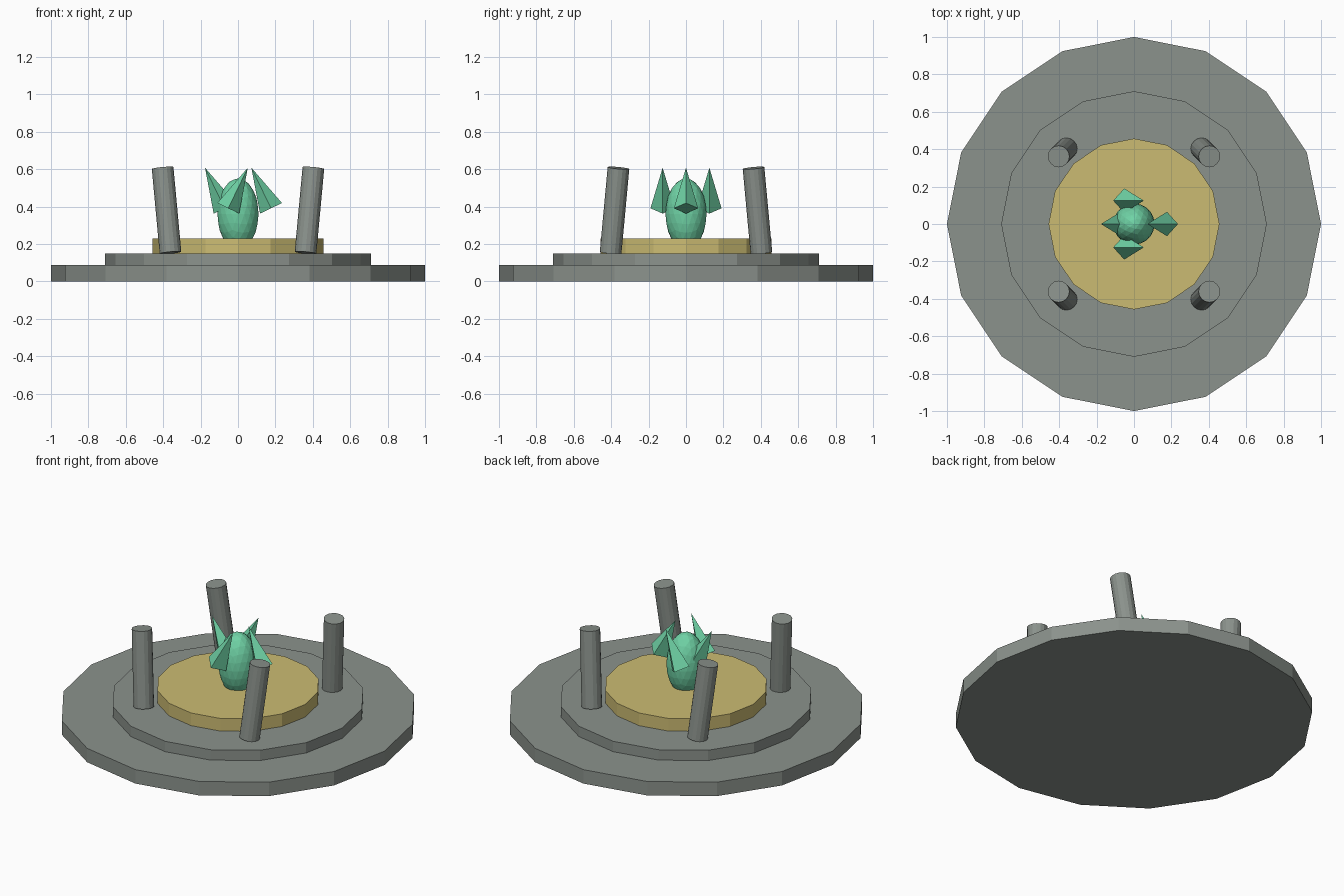
import bpy
from mathutils import Vector

cube = bpy.data.objects.get("Cube")
if cube:
    bpy.data.objects.remove(cube, do_unlink=True)


def material(name, rgb):
    mat = bpy.data.materials.new(name)
    mat.use_nodes = True
    mat.diffuse_color = (*rgb, 1)
    mat.node_tree.nodes["Principled BSDF"].inputs["Base Color"].default_value = (*rgb, 1)
    return mat


STONE = material("grey stone", (0.26, 0.29, 0.265))
GOLD = material("dull gold", (0.60, 0.50, 0.17))
JADE = material("jade green", (0.16, 0.65, 0.38))


def finish(name, mat):
    obj = bpy.context.object
    obj.name = name
    obj.data.materials.append(mat)
    return obj


def disc(name, radius, bottom, top, mat):
    bpy.ops.mesh.primitive_cylinder_add(
        vertices=16, radius=radius, depth=top - bottom, location=(0, 0, (bottom + top) / 2))
    return finish(name, mat)


# Stepped round platform
disc("lower_step", 1.0, 0, 0.086, STONE)
disc("upper_step", 0.71, 0.086, 0.15, STONE)
disc("gold_dais", 0.457, 0.15, 0.228, GOLD)

# Four leaning pillars, mirrored across both axes
for x_name, sx in (("left", 1), ("right", -1)):
    for y_name, sy in (("front", -1), ("back", 1)):
        foot = Vector((0.361 * sx, 0.403 * sy, 0.153))
        head = Vector((0.403 * sx, 0.361 * sy, 0.606))
        axis = head - foot
        bpy.ops.mesh.primitive_cylinder_add(
            vertices=16, radius=0.058, depth=axis.length, location=(foot + head) / 2,
            rotation=axis.to_track_quat('Z', 'Y').to_euler())
        finish(f"{y_name}_{x_name}_pillar", STONE)

# Faceted egg standing on the dais
bpy.ops.mesh.primitive_ico_sphere_add(subdivisions=3, radius=1, location=(0, 0, 0.36))
egg = finish("egg", JADE)
egg.scale = (0.11, 0.11, 0.19)

# Four-sided crystals around the egg, each leaning along x
TILT = 0.45
for name, x, y, lean in (("left", 1, 0, -TILT), ("right", -1, 0, -TILT),
                         ("front", 0, -1, TILT), ("back", 0, 1, TILT)):
    bpy.ops.mesh.primitive_cone_add(
        vertices=4, radius1=0.065, radius2=0, depth=0.241,
        location=(x * 0.124, y * 0.125, 0.499), rotation=(0, lean, 0))
    finish(f"{name}_crystal", JADE)
